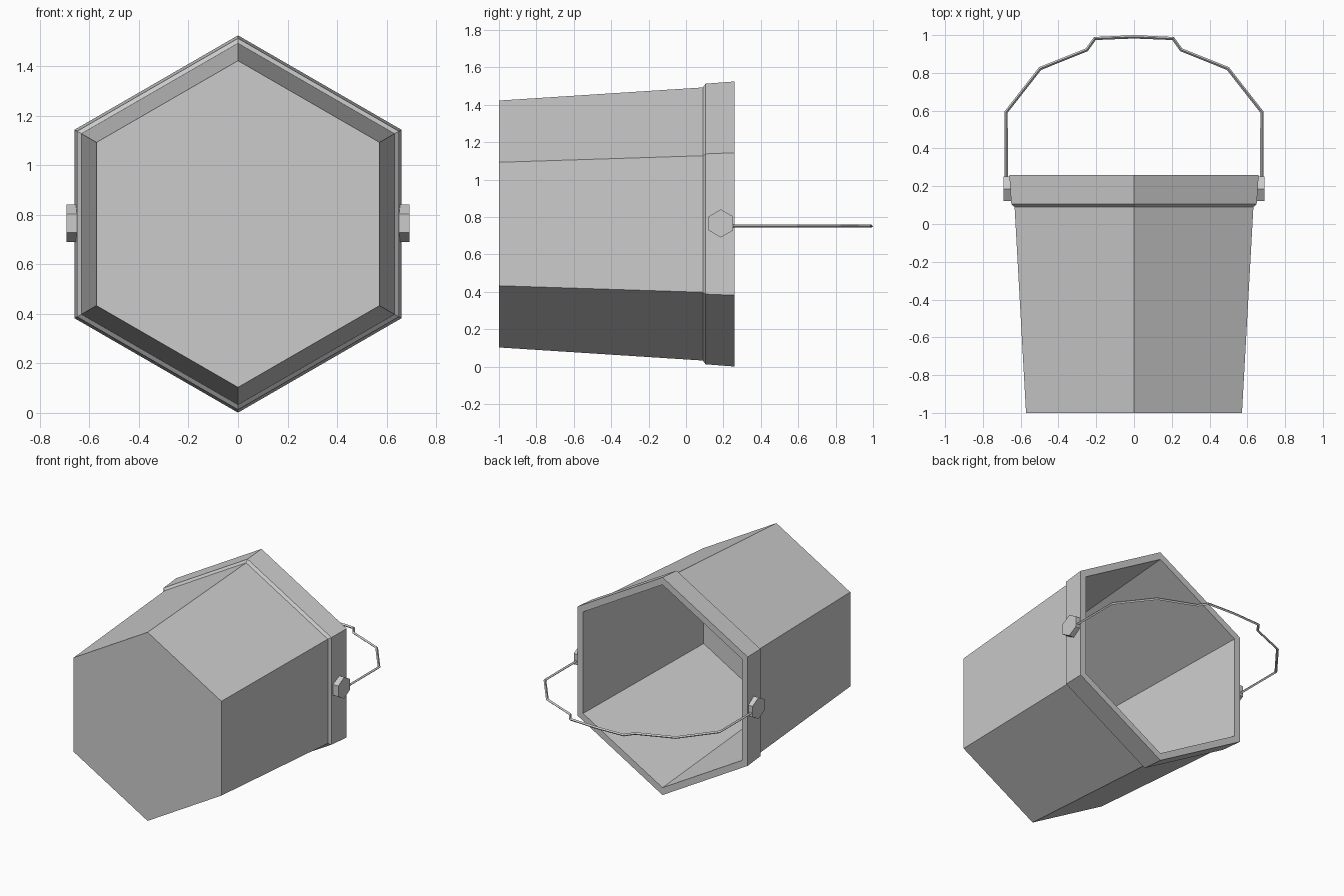
import bpy
import bmesh
from math import sin, cos, pi
from mathutils import Matrix, Vector

cube = bpy.data.objects.get("Cube")
if cube:
    bpy.data.objects.remove(cube, do_unlink=True)

AXIS_Z = 0.763
SIDES = 6

grey = bpy.data.materials.new("light grey")
grey.use_nodes = True
colour = (0.6, 0.6, 0.6, 1.0)
grey.diffuse_color = colour
grey.node_tree.nodes["Principled BSDF"].inputs["Base Color"].default_value = colour


def add_object(name, mesh):
    mesh.materials.clear()
    mesh.materials.append(grey)
    ob = bpy.data.objects.new(name, mesh)
    bpy.context.collection.objects.link(ob)
    return ob


def mesh_object(name, bm):
    bmesh.ops.recalc_face_normals(bm, faces=bm.faces)
    mesh = bpy.data.meshes.new(name)
    bm.to_mesh(mesh)
    bm.free()
    return add_object(name, mesh)


def hex_ring(bm, radius, y):
    return [bm.verts.new((radius * sin(2 * pi * i / SIDES), y,
                          AXIS_Z + radius * cos(2 * pi * i / SIDES)))
            for i in range(SIDES)]


# Bucket: six-sided shell lying on its side, from outer base to inner floor
profile = [(0.66, -1), (0.73, 0.09), (0.75, 0.105), (0.762, 0.26),
           (0.71, 0.26), (0.61, -0.95)]
bm = bmesh.new()
rings = [hex_ring(bm, r, y) for r, y in profile]
for a, b in zip(rings, rings[1:]):
    for i in range(SIDES):
        j = (i + 1) % SIDES
        bm.faces.new((a[i], a[j], b[j], b[i]))
bm.faces.new(rings[0])
bm.faces.new(rings[-1])
mesh_object("bucket", bm)

# Handle mounts: a hexagonal stud on each side of the rim
for side, name in ((1, "left_handle_mount"), (-1, "right_handle_mount")):
    bm = bmesh.new()
    bmesh.ops.create_cone(bm, cap_ends=True, segments=SIDES,
                          radius1=0.075, radius2=0.075, depth=0.05)
    top = max(bm.verts, key=lambda v: v.co.x)
    if abs(top.co.y) > 0.01:
        bmesh.ops.rotate(bm, verts=bm.verts, matrix=Matrix.Rotation(pi / 6, 3, 'Z'))
    bmesh.ops.rotate(bm, verts=bm.verts, matrix=Matrix.Rotation(pi / 2, 3, 'Y'))
    bmesh.ops.translate(bm, verts=bm.verts, vec=Vector((side * 0.667, 0.186, AXIS_Z + 0.003)))
    mesh_object(name, bm)

# Handle: thin four-sided wire along a mirrored, angular path
half = [(0.677, 0.22), (0.677, 0.593), (0.497, 0.823), (0.25, 0.922), (0.207, 0.982)]
path = half + [(0, 0.991)] + [(-x, y) for x, y in reversed(half)]
curve = bpy.data.curves.new("handle_path", 'CURVE')
curve.dimensions = '3D'
curve.bevel_depth = 0.009
curve.bevel_resolution = 0
curve.use_fill_caps = True
spline = curve.splines.new('POLY')
spline.points.add(len(path) - 1)
for point, (x, y) in zip(spline.points, path):
    point.co = (x, y, 0.752, 1)
wire = bpy.data.objects.new("handle_path", curve)
bpy.context.collection.objects.link(wire)
bpy.context.view_layer.update()
mesh = bpy.data.meshes.new_from_object(wire.evaluated_get(bpy.context.evaluated_depsgraph_get()))
bpy.data.objects.remove(wire, do_unlink=True)
for poly in mesh.polygons:
    poly.use_smooth = False
add_object("handle", mesh)
